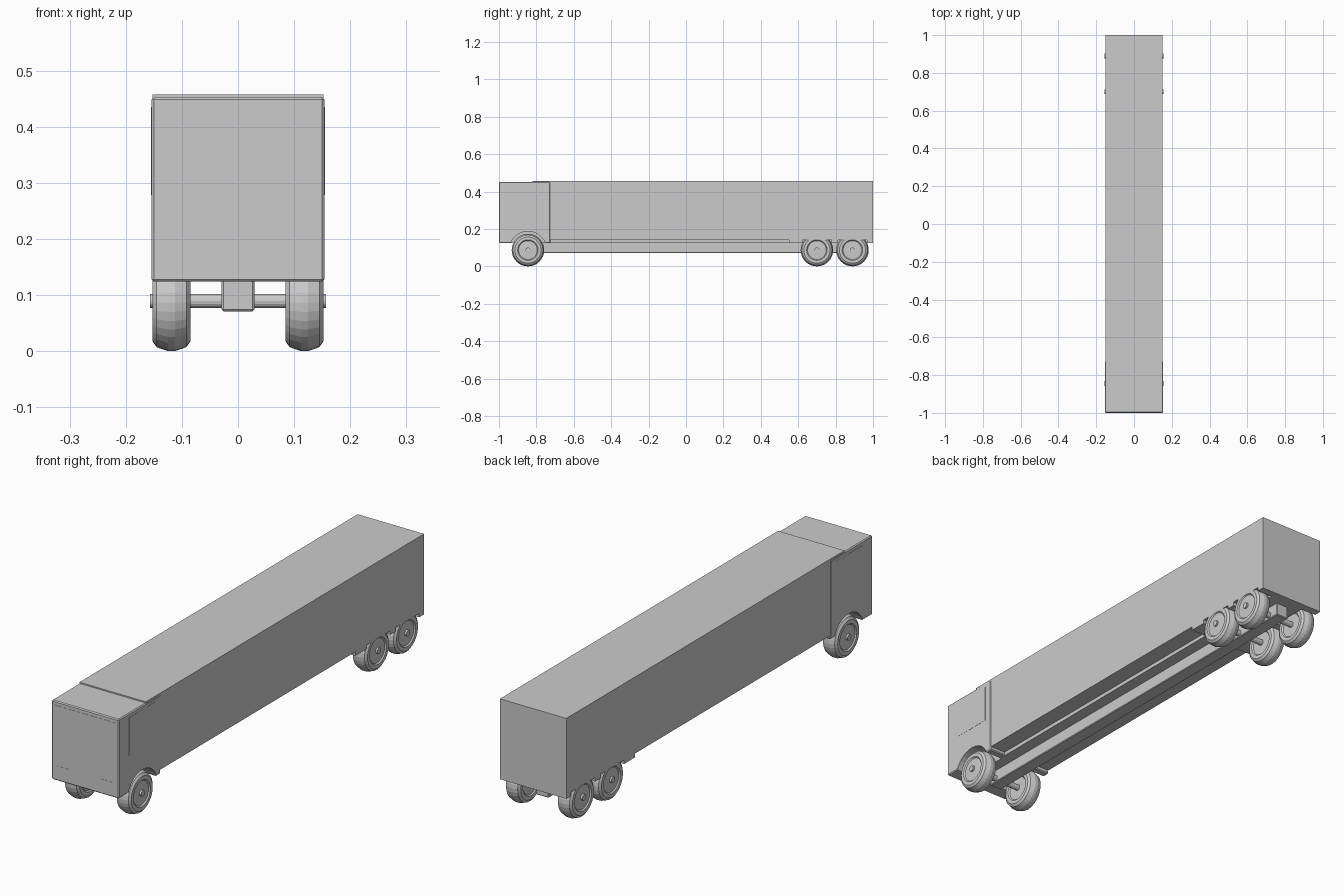
import bpy, bmesh, math

if "Cube" in bpy.data.objects:
    bpy.data.objects.remove(bpy.data.objects["Cube"])

grey = bpy.data.materials.new("plain_grey")
grey.diffuse_color = (0.6, 0.6, 0.6, 1)
grey.use_nodes = True
grey.node_tree.nodes["Principled BSDF"].inputs["Base Color"].default_value = grey.diffuse_color


def make_object(name, bm):
    bmesh.ops.recalc_face_normals(bm, faces=bm.faces)
    mesh = bpy.data.meshes.new(name)
    bm.to_mesh(mesh)
    bm.free()
    ob = bpy.data.objects.new(name, mesh)
    bpy.context.collection.objects.link(ob)
    mesh.materials.append(grey)
    return ob


def box(name, x, y, z, bevel=0):
    """Box from (min, max) ranges on each axis."""
    bm = bmesh.new()
    bmesh.ops.create_cube(bm, size=1)
    for v in bm.verts:
        v.co = [r[0] if c < 0 else r[1] for c, r in zip(v.co, (x, y, z))]
    ob = make_object(name, bm)
    if bevel:
        m = ob.modifiers.new("bevel", 'BEVEL')
        m.width, m.segments = bevel, 1
    return ob


def lathe(name, profile, y, z, side=1, seg=32):
    """Spin (x, radius) points around an axis along x."""
    bm = bmesh.new()
    rings = []
    for px, r in profile:
        rings.append([bm.verts.new((side * px,
                                    y + r * math.sin(2 * math.pi * i / seg),
                                    z - r * math.cos(2 * math.pi * i / seg)))
                      for i in range(seg)])
    for a, b in zip(rings, rings[1:]):
        for i in range(seg):
            j = (i + 1) % seg
            bm.faces.new((a[i], a[j], b[j], b[i]))
    bm.faces.new(rings[0])
    bm.faces.new(rings[-1])
    return make_object(name, bm)


R = 0.087
W = 0.152
FRONT_Y, REAR_YS = -0.845, (0.70, 0.89)

# Cab with round wheel arches
cab = box("cab", (-0.154, 0.154), (-1, -0.725), (0.124, 0.452), 0.004)
for side, label in ((1, "right"), (-1, "left")):
    cutter = lathe("arch_cutter_" + label, [(0.075, 0.1), (0.2, 0.1)], FRONT_Y, R, side)
    cutter.hide_render = True
    cutter.hide_viewport = True
    m = cab.modifiers.new("arch", 'BOOLEAN')
    m.operation, m.object, m.solver = 'DIFFERENCE', cutter, 'EXACT'

# Cargo body, roof lip over the cab, and floor
box("cargo_body", (-W, W), (-0.73, 1), (0.14, 0.457))
box("roof_lip", (-W, W), (-0.82, -0.729), (0.44, 0.457))
box("cargo_floor", (-0.08, 0.08), (-0.73, 0.995), (0.124, 0.141))

# Lower body pieces around the rear wheels
for i, (a, b) in enumerate(((0.55, 0.622), (0.778, 0.812), (0.968, 1.0))):
    box(f"rear_skirt_{i}", (-W, W), (a, b), (0.124, 0.141))

# Chassis beam
box("chassis", (-0.029, 0.029), (-0.88, 0.94), (0.071, 0.13), 0.003)

# Windscreen panes, side windows and headlights as thin plates
for s in (1, -1):
    tag = "right" if s > 0 else "left"
    box("windscreen_" + tag, sorted((s * 0.002, s * 0.14)), (-1.0008, -0.995), (0.28, 0.435))
    box("headlight_" + tag, sorted((s * 0.073, s * 0.13)), (-1.0008, -0.995), (0.137, 0.185))
    for i, (a, b) in enumerate(((-0.932, -0.832), (-0.828, -0.76))):
        box(f"side_window_{tag}_{i}", sorted((s * 0.15, s * 0.1548)), (a, b), (0.278, 0.435))

# Wheels and axles
tyre = [(0.09, 0.013), (0.09, 0.05), (0.085, 0.055), (0.085, 0.07), (0.092, 0.08),
        (0.112, R), (0.125, R), (0.145, 0.08), (0.152, 0.07), (0.152, 0.055),
        (0.147, 0.05), (0.149, 0.013)]
for i, y in enumerate((FRONT_Y,) + REAR_YS):
    lathe(f"axle_{i}", [(-0.157, 0.0125), (0.157, 0.0125)], y, R + 0.002, seg=16)
    lathe(f"wheel_right_{i}", tyre, y, R)
    lathe(f"wheel_left_{i}", tyre, y, R, -1)
